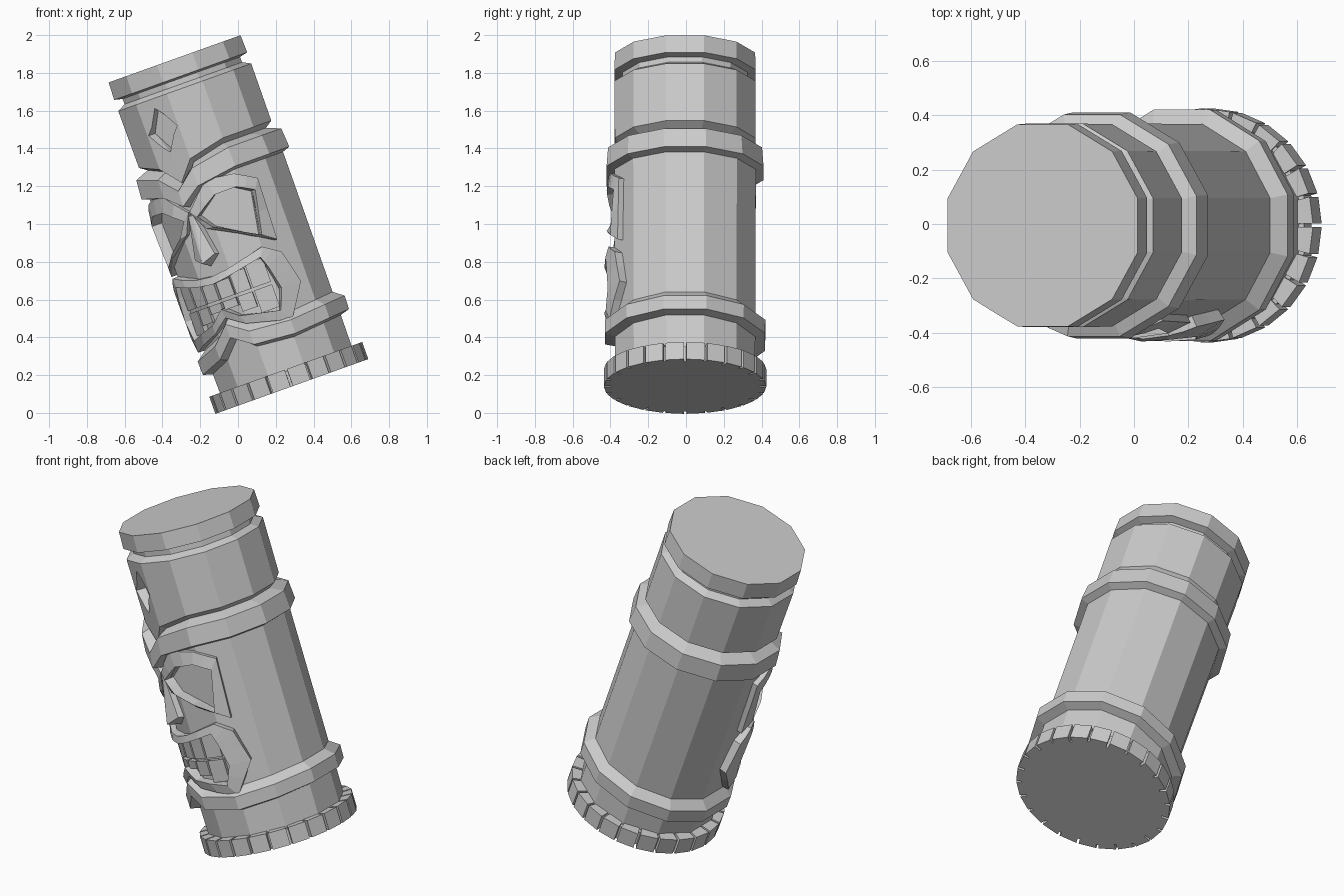
import bpy, bmesh
from math import sin, cos, radians
from mathutils import Matrix

if "Cube" in bpy.data.objects:
    bpy.data.objects.remove(bpy.data.objects["Cube"])

# leaning frame of the totem: local z is the trunk axis
LEAN = Matrix.Translation((0.285, 0, 0.14)) @ Matrix.Rotation(radians(-19.7), 4, 'Y')
FACE = 240  # direction the carved face looks


def P(a, w, r):
    """Point at angle a from the face centre, height w, radius r."""
    t = radians(FACE + a)
    return LEAN @ Matrix.Translation((r * cos(t), r * sin(t) - 0.005, w)).translation


def make(name, verts, faces):
    bm = bmesh.new()
    vs = [bm.verts.new(v) for v in verts]
    for f in faces:
        bm.faces.new([vs[i] for i in f])
    bmesh.ops.recalc_face_normals(bm, faces=bm.faces)
    me = bpy.data.meshes.new(name)
    bm.to_mesh(me)
    bm.free()
    ob = bpy.data.objects.new(name, me)
    bpy.context.collection.objects.link(ob)
    return ob


def loft(name, loops, caps=True, closed=False):
    """Skin a stack of equal loops."""
    n, m = len(loops[0]), len(loops)
    faces = []
    for k in range(m if closed else m - 1):
        a, b = k * n, (k + 1) % m * n
        faces += [(a + i, a + (i + 1) % n, b + (i + 1) % n, b + i) for i in range(n)]
    if caps:
        faces += [tuple(range(n)), tuple(range((m - 1) * n, m * n))]
    return make(name, [v for l in loops for v in l], faces)


def ring(w, r, dip=0, side=0, nose=0.968):
    """12-sided ring with an extra point on the face centre that can dip or rise."""
    pts = []
    for a in [0] + [15 + 30 * k for k in range(12)]:
        near = 1 if a == 0 else 0.3 if a in (15, 345) else 0
        h = w + dip * near + side * cos(radians(FACE + a))
        pts.append(P(a, h, r * nose if a == 0 else r))
    return pts


def wrap(pts, r, flip=1, sub=2):
    """Outline of (angle, height) points wrapped round the trunk."""
    out = []
    for (a, w), (b, v) in zip(pts, pts[1:] + pts[:1]):
        for k in range(sub):
            f = k / sub
            out.append(P(flip * (a + (b - a) * f), w + (v - w) * f, r))
    return out


# trunk with chin band, brow band, neck groove, headband and cap
trunk = loft("trunk", [
    ring(0.0, 0.405), ring(0.085, 0.405), ring(0.085, 0.383),
    ring(0.235, 0.385, 0.12, 0.035), ring(0.25, 0.438, 0.12, 0.035, 1.0),
    ring(0.325, 0.44, 0.12, 0.035, 1.0), ring(0.365, 0.385, 0.12, 0.035),
    ring(1.185, 0.388, -0.11), ring(1.20, 0.43, -0.11, 0, 1.03),
    ring(1.305, 0.422, -0.13, 0, 1.03), ring(1.335, 0.345, -0.14),
    ring(1.362, 0.385, -0.15), ring(1.682, 0.387),
    ring(1.705, 0.342), ring(1.735, 0.342), ring(1.745, 0.387), ring(1.842, 0.384)])

# carved recesses: forehead diamond and eye sockets
eye_out = [(0.5, 1.05), (21, 1.185), (43, 1.165), (60, 1.10), (58, 0.76), (9, 0.94)]
eye_in = [(6, 1.015), (24, 1.094), (41, 1.095), (54, 1.047), (47, 0.81), (15, 0.935)]
diamond = [(0, 1.63), (14, 1.505), (0, 1.385), (-14, 1.505)]
cutters = [loft("diamond_cutter", [wrap(diamond, 0.33, 1, 1), wrap(diamond, 0.5, 1, 1)])]
for s in (1, -1):
    cutters.append(loft("eye_cutter", [wrap(eye_in, 0.358, s, 1), wrap(eye_in, 0.5, s, 1)]))
for c in cutters:
    c.hide_render = True
    mod = trunk.modifiers.new("carve", 'BOOLEAN')
    mod.operation, mod.object, mod.solver = 'DIFFERENCE', c, 'EXACT'
    bpy.context.view_layer.objects.active = trunk
    bpy.ops.object.modifier_apply(modifier=mod.name)
    bpy.data.objects.remove(c)


def frame(name, outer, inner, r, flip=1):
    """Raised rim between two outlines."""
    loft(name, [wrap(outer, 0.35, flip), wrap(outer, r - 0.01, flip),
                wrap(inner, r, flip), wrap(inner, 0.35, flip)], False, True)


def mirrored(half):
    return half + [(-a, w) for a, w in reversed(half) if a]


# eye rims
for s, side in ((1, "right"), (-1, "left")):
    frame("eye_rim_" + side, eye_out, eye_in, 0.415, s)

# mouth rim
frame("mouth_rim",
      mirrored([(0, 0.69), (14, 0.70), (44, 0.75), (57, 0.69), (64, 0.51), (47, 0.335), (14, 0.395), (0, 0.46)]),
      mirrored([(0, 0.65), (12, 0.66), (40, 0.70), (43, 0.64), (47, 0.51), (41, 0.40), (12, 0.445), (0, 0.51)]),
      0.428)

# two rows of teeth
cols = [(1, 12.5), (14, 26), (27.5, 42)]
for s, side in ((1, "right"), (-1, "left")):
    for i, (a, b) in enumerate(cols):
        for row, lo, hi in (("upper", 0.56, 0.655 + 0.02 * i), ("lower", 0.50 - 0.04 * i, 0.545)):
            q = [(a, lo), (b, lo), (b, hi), (a, hi)]
            loft(f"{row}_tooth_{side}_{i}", [wrap(q, 0.36, s), wrap(q, 0.402, s)])

# wedge nose
make("nose",
     [P(-4, 1.04, 0.36), P(4, 1.04, 0.36), P(12, 0.79, 0.36), P(0, 0.74, 0.36), P(-12, 0.79, 0.36),
      P(-2, 1.03, 0.40), P(2, 1.03, 0.40), P(9, 0.80, 0.41), P(0, 0.77, 0.455), P(-9, 0.80, 0.41)],
     [(0, 1, 2, 3, 4), (5, 6, 8), (6, 7, 8), (5, 8, 9),
      (0, 1, 6, 5), (1, 2, 7, 6), (2, 3, 8, 7), (3, 4, 9, 8), (4, 0, 5, 9)])

# ring of blocks round the foot
for i in range(24):
    a = i * 15 + 7.5
    q = [(a - 6.6, 0.0), (a + 6.6, 0.0), (a + 6.6, 0.096), (a - 6.6, 0.096)]
    loft(f"foot_block_{i}", [wrap(q, 0.36, 1, 1), wrap(q, 0.43, 1, 1)])
